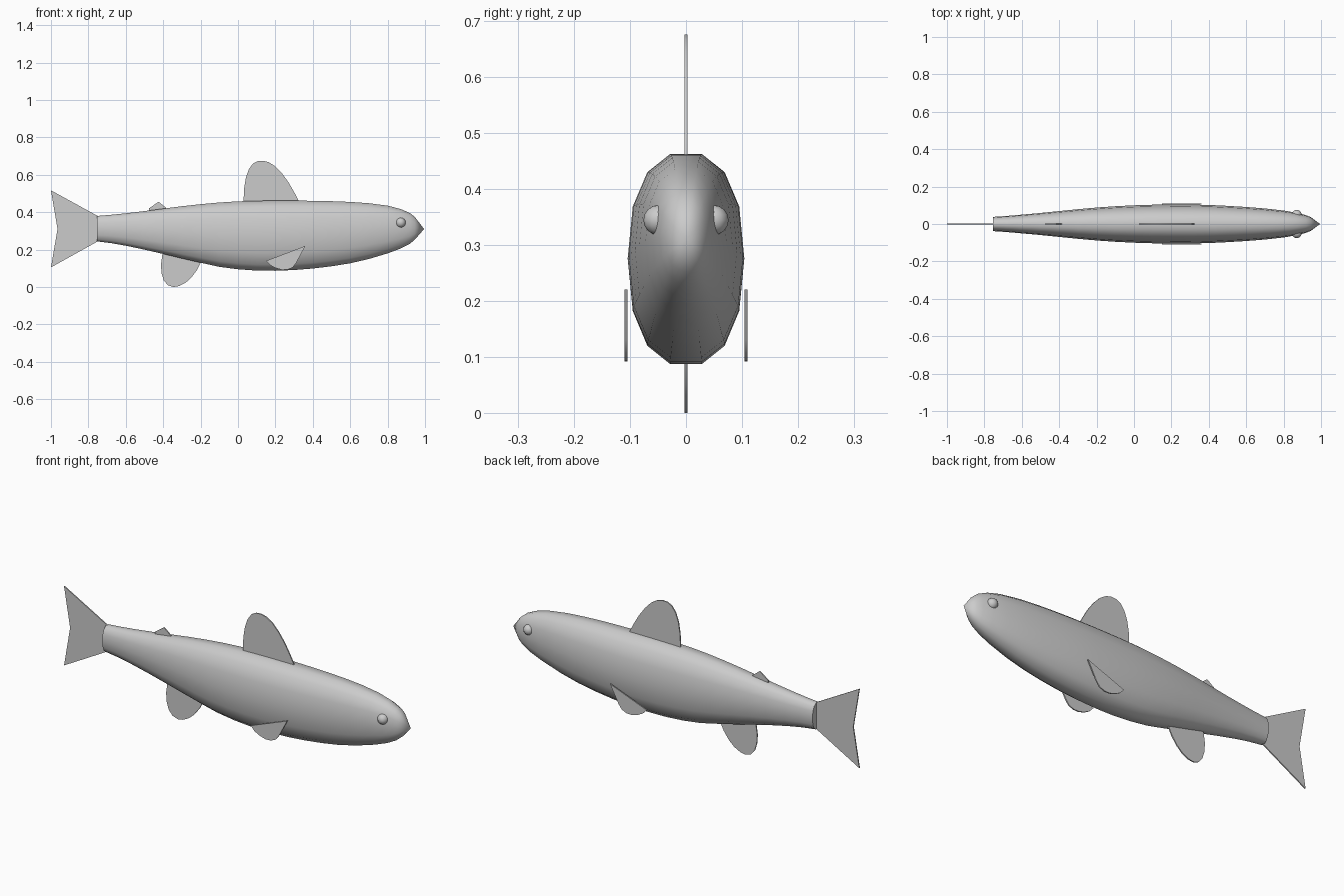
import bpy, bmesh, math

if "Cube" in bpy.data.objects:
    bpy.data.objects.remove(bpy.data.objects["Cube"])

SIDES, POWER = 14, 0.87


def finish(name, bm, angle=45):
    bmesh.ops.recalc_face_normals(bm, faces=bm.faces)
    mesh = bpy.data.meshes.new(name)
    bm.to_mesh(mesh)
    bm.free()
    ob = bpy.data.objects.new(name, mesh)
    bpy.context.collection.objects.link(ob)
    bpy.ops.object.select_all(action='DESELECT')
    ob.select_set(True)
    bpy.context.view_layer.objects.active = ob
    bpy.ops.object.shade_smooth_by_angle(angle=math.radians(angle))
    return ob


def sup(v):
    return math.copysign(abs(v) ** POWER, v) if abs(v) > 1e-6 else 0.0


def fin(name, outline, y=0.0, thick=0.006):
    """Flat plate from an x-z outline, centred on y."""
    bm = bmesh.new()
    face = bm.faces.new([bm.verts.new((x, y - thick / 2, z)) for x, z in outline])
    ext = bmesh.ops.extrude_face_region(bm, geom=[face], use_keep_orig=True)
    moved = [g for g in ext['geom'] if isinstance(g, bmesh.types.BMVert)]
    bmesh.ops.translate(bm, vec=(0, thick, 0), verts=moved)
    return finish(name, bm, 30)


# Body: rings of (x, top, bottom, half width) from tail to snout
rings = [(-0.755, .380, .244, .038), (-0.68, .386, .235, .043), (-0.6, .394, .221, .050),
         (-0.5, .406, .200, .059), (-0.4, .419, .177, .069), (-0.3, .432, .153, .079),
         (-0.2, .443, .130, .088), (-0.1, .452, .108, .095), (0.0, .458, .095, .100),
         (0.1, .461, .088, .103), (0.2, .462, .087, .104), (0.3, .462, .091, .104),
         (0.4, .461, .099, .102), (0.5, .459, .111, .097), (0.6, .455, .127, .091),
         (0.7, .448, .150, .083), (0.8, .435, .180, .072), (0.87, .417, .206, .060),
         (0.92, .395, .232, .047), (0.945, .375, .253, .037)]
bm = bmesh.new()
loops = []
for x, top, bottom, half in rings:
    mid, h = (top + bottom) / 2, (top - bottom) / 2 / math.cos(math.pi / SIDES) ** POWER
    loops.append([bm.verts.new((x, half * sup(math.sin(a)), mid + h * sup(math.cos(a))))
                  for a in (2 * math.pi * (i + 0.5) / SIDES for i in range(SIDES))])
for a, b in zip(loops, loops[1:]):
    for i in range(SIDES):
        j = (i + 1) % SIDES
        bm.faces.new((a[i], a[j], b[j], b[i]))
bm.faces.new(loops[0])
tip = bm.verts.new((0.995, 0, 0.31))
for i in range(SIDES):
    bm.faces.new((loops[-1][i], loops[-1][(i + 1) % SIDES], tip))
finish("body", bm)

# Fins on the centre line
fin("tail_fin", [(-.75, .380), (-1, .517), (-.965, .31), (-1, .105), (-.75, .244)])
fin("dorsal_fin", [(.03, .44), (.03, .47), (.033, .53), (.042, .585), (.058, .63), (.08, .66),
                   (.105, .673), (.135, .675), (.165, .667), (.2, .645), (.235, .608),
                   (.27, .56), (.3, .508), (.325, .46), (.325, .44)])
fin("adipose_fin", [(-.475, .40), (-.475, .421), (-.425, .456), (-.385, .424), (-.385, .40)])
fin("anal_fin", [(-.4, .20), (-.405, .17), (-.412, .12), (-.409, .075), (-.397, .036),
                 (-.375, .01), (-.345, 0), (-.315, .005), (-.28, .023), (-.25, .05),
                 (-.22, .09), (-.2, .13), (-.19, .16)])

# Paired side fins and eyes
pectoral = [(.36, .22), (.15, .14), (.172, .117), (.2, .102), (.235, .092),
            (.265, .093), (.293, .105), (.312, .13)]
for side, s in (("right", -1), ("left", 1)):
    fin(side + "_pectoral_fin", pectoral, y=s * 0.107)
    bm = bmesh.new()
    bmesh.ops.create_uvsphere(bm, u_segments=12, v_segments=8, radius=0.027)
    bmesh.ops.translate(bm, vec=(0.87, s * 0.049, 0.344), verts=bm.verts)
    finish(side + "_eye", bm, 60)
